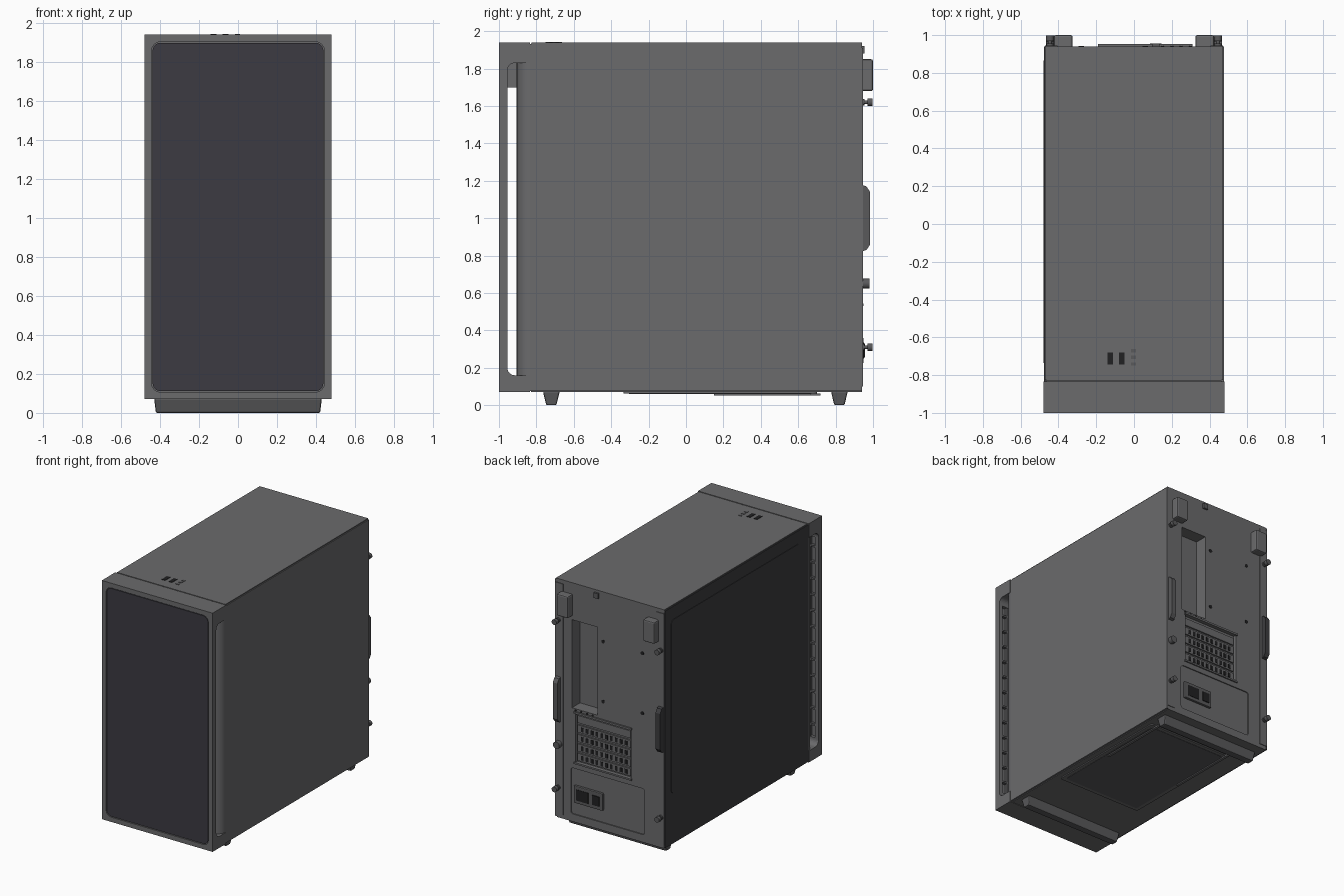
import bpy, bmesh, math
from mathutils import Vector, Matrix

if "Cube" in bpy.data.objects:
    bpy.data.objects.remove(bpy.data.objects["Cube"])


def material(name, r, g, b):
    m = bpy.data.materials.new(name)
    m.diffuse_color = (r, g, b, 1)
    m.use_nodes = True
    m.node_tree.nodes["Principled BSDF"].inputs["Base Color"].default_value = m.diffuse_color
    return m


GREY = material("case grey", 0.145, 0.145, 0.15)
DARK_GREY = material("dark grey trim", 0.10, 0.10, 0.104)
FRONT = material("front panel charcoal", 0.045, 0.043, 0.054)
GLASS = material("side glass black", 0.046, 0.046, 0.05)
BLACK = material("black openings", 0.015, 0.015, 0.016)


def finish(name, bm, mat, bevel=0, smooth=False):
    bmesh.ops.recalc_face_normals(bm, faces=bm.faces)
    me = bpy.data.meshes.new(name)
    bm.to_mesh(me)
    bm.free()
    me.materials.append(mat)
    ob = bpy.data.objects.new(name, me)
    bpy.context.collection.objects.link(ob)
    if bevel:
        md = ob.modifiers.new("bevel", 'BEVEL')
        md.width, md.segments = bevel, 2
    if smooth:
        bpy.ops.object.select_all(action='DESELECT')
        ob.select_set(True)
        bpy.context.view_layer.objects.active = ob
        bpy.ops.object.shade_smooth_by_angle(angle=math.radians(35))
    return ob


def boxes(name, spans, mat, bevel=0):
    """One object from (x0, x1, y0, y1, z0, z1) boxes."""
    bm = bmesh.new()
    for x0, x1, y0, y1, z0, z1 in spans:
        mx = Matrix.Translation(((x0 + x1) / 2, (y0 + y1) / 2, (z0 + z1) / 2))
        bmesh.ops.create_cube(bm, size=1, matrix=mx @ Matrix.Diagonal((x1 - x0, y1 - y0, z1 - z0, 1)))
    return finish(name, bm, mat, bevel)


def prism(name, pts, axis, a, b, mat, smooth=False):
    """Extrude a 2D outline along an axis from a to b."""
    place = {'x': lambda p, t: (t, p[0], p[1]),
             'y': lambda p, t: (p[0], t, p[1]),
             'z': lambda p, t: (p[0], p[1], t)}[axis]
    bm = bmesh.new()
    face = bm.faces.new([bm.verts.new(place(p, a)) for p in pts])
    ext = bmesh.ops.extrude_face_region(bm, geom=[face])
    shift = Vector(place((0, 0), b - a))
    for v in ext['geom']:
        if isinstance(v, bmesh.types.BMVert):
            v.co += shift
    return finish(name, bm, mat, smooth=smooth)


def arc(cx, cy, r, start, end, n=6):
    return [(cx + r * math.cos(math.radians(start + (end - start) * i / n)),
             cy + r * math.sin(math.radians(start + (end - start) * i / n))) for i in range(n + 1)]


def rounded(u0, u1, v0, v1, r):
    return (arc(u1 - r, v1 - r, r, 0, 90) + arc(u0 + r, v1 - r, r, 90, 180)
            + arc(u0 + r, v0 + r, r, 180, 270) + arc(u1 - r, v0 + r, r, 270, 360))


def cut(ob, cutters):
    for c in cutters:
        md = ob.modifiers.new("cut", 'BOOLEAN')
        md.operation, md.object = 'DIFFERENCE', c
        bpy.context.view_layer.objects.active = ob
        bpy.ops.object.modifier_apply(modifier=md.name)
        bpy.data.objects.remove(c, do_unlink=True)


def cylinders(name, items, mat):
    """One object from (x, z, y0, y1, radius) cylinders lying along y."""
    bm = bmesh.new()
    for x, z, y0, y1, r in items:
        mx = Matrix.Translation((x, (y0 + y1) / 2, z)) @ Matrix.Rotation(math.pi / 2, 4, 'X')
        bmesh.ops.create_cone(bm, cap_ends=True, segments=16, radius1=r, radius2=r, depth=y1 - y0, matrix=mx)
    return finish(name, bm, mat, smooth=True)


# Chassis with recesses in the back wall
chassis = boxes("chassis", [(-0.462, 0.462, -0.83, 0.94, 0.07, 1.935)], GREY)
cut(chassis, [
    boxes("port_opening_cutter", [(0.11, 0.33, 0.84, 1.0, 0.96, 1.65)], GREY),
    boxes("slot_cutter", [(-0.18, 0.30, 0.915, 1.0, 0.54, 0.93)], GREY),
    prism("supply_cutter", rounded(-0.30, 0.34, 0.13, 0.49, 0.02), 'y', 0.932, 1.0, GREY),
])

# Outer skins
boxes("top_panel", [(-0.47, 0.47, -0.827, 0.94, 1.92, 1.94)], GREY)
boxes("right_side_panel", [(0.462, 0.477, -0.833, 0.94, 0.075, 1.932)], GREY)
boxes("left_side_panel", [(-0.477, -0.462, -0.833, 0.94, 0.075, 1.932)], GLASS)
prism("left_window", rounded(-0.735, 0.865, 0.47, 1.83, 0.03), 'x', -0.48, -0.477, GLASS)

# Rounded nose of the body behind the air gap
nose = [(0.477, -0.83)] + arc(0.402, -0.83, 0.075, 0, -90, 8)
nose += [(-x, y) for x, y in reversed(nose)]
prism("body_nose", nose, 'z', 0.10, 1.90, GREY, smooth=True)

# Front bezel, C shaped from the side
inner = ([(-0.835, 1.94), (-0.835, 1.83)] + arc(-0.915, 1.79, 0.04, 90, 180)
         + arc(-0.915, 0.20, 0.04, 180, 270) + [(-0.835, 0.16), (-0.835, 0.07)])
bezel = prism("front_bezel", [(-1.0, 0.07), (-1.0, 1.94)] + inner, 'x', -0.48, 0.48, GREY)
cut(bezel, [
    prism("front_recess_cutter", rounded(-0.443, 0.443, 0.107, 1.903, 0.045), 'y', -1.1, -0.988, GREY),
    boxes("rear_recess_cutter", [(-0.45, 0.45, -0.98, -0.93, 0.21, 1.78)], GREY),
])
prism("front_panel", rounded(-0.438, 0.438, 0.112, 1.898, 0.04), 'y', -0.998, -0.987, FRONT)
boxes("bezel_ribs",
      [(-0.452, 0.452, -0.983, -0.957, z, z + 0.014) for z in [0.30 + 0.127 * i for i in range(12)]]
      + [(x - 0.007, x + 0.007, -0.983, -0.957, 0.20, 1.79) for x in (-0.40, -0.2, 0, 0.2, 0.40)], DARK_GREY)
boxes("control_housing", [(-0.20, 0.20, -0.958, -0.90, 1.70, 1.84)], GREY)

# Ports on the top
boxes("top_ports", [(x, x + 0.03, -0.745, -0.68, 1.935, 1.943) for x in (-0.14, -0.08)], BLACK)
boxes("top_buttons", [(-0.015, 0.01, y, y + 0.018, 1.935, 1.943) for y in (-0.75, -0.715, -0.68)], DARK_GREY)

# Tapered feet bars
for name, y in (("front_foot", -0.72), ("rear_foot", 0.82)):
    bm = bmesh.new()
    bmesh.ops.create_cube(bm, size=1, matrix=Matrix.Translation((0, y, 0.037)) @ Matrix.Diagonal((0.86, 0.09, 0.074, 1)))
    for v in bm.verts:
        if v.co.z < 0.03:
            v.co.x *= 0.98
            v.co.y = y + (v.co.y - y) * 0.6
    finish(name, bm, DARK_GREY, bevel=0.008)

# Dust filter under the body
prism("dust_filter", rounded(-0.31, 0.42, -0.335, 0.70, 0.02), 'z', 0.062, 0.07, GREY)
prism("dust_filter_mesh", rounded(-0.28, 0.39, -0.305, 0.67, 0.015), 'z', 0.06, 0.063, DARK_GREY)
boxes("filter_rails", [(x, x + 0.02, 0.15, 0.72, 0.052, 0.064) for x in (-0.30, 0.36)], GREY)

# Expansion slot covers and their vents
pitch = 0.074
boxes("slot_covers", [(-0.17, 0.29, 0.91, 0.927, 0.552 + pitch * i, 0.61 + pitch * i) for i in range(5)], GREY)
boxes("slot_vents", [(x, x + 0.022, 0.92, 0.93, z, z + 0.034)
                     for z in [0.563 + pitch * i for i in range(4)]
                     for x in [-0.14 + 0.042 * j for j in range(10)]], BLACK)
boxes("slot_ledge", [(-0.19, 0.31, 0.935, 0.952, 0.925, 0.94), (-0.19, 0.31, 0.935, 0.95, 0.53, 0.543)], GREY)

# Power socket and switch
boxes("socket_plate", [(0.06, 0.31, 0.925, 0.95, 0.225, 0.36)], DARK_GREY, bevel=0.006)
boxes("socket_opening", [(0.18, 0.285, 0.945, 0.953, 0.25, 0.335)], BLACK)
boxes("power_switch", [(0.085, 0.145, 0.945, 0.956, 0.255, 0.33)], BLACK)

# Screw holes in the back wall
cylinders("fan_screw_holes", [(x, z, 0.935, 0.943, 0.014) for x in (0.06, -0.28) for z in (1.08, 1.55)], BLACK)
cylinders("port_screw_holes", [(0.30 - 0.05 * i, 0.947, 0.935, 0.943, 0.008) for i in range(4)], BLACK)

# Corner brackets, flanges, grips and thumbscrews on both back edges
for side, s in (("right", 1), ("left", -1)):
    def span(a, b):
        return (min(s * a, s * b), max(s * a, s * b))
    boxes(side + "_bracket", [(*span(0.325, 0.425), 0.93, 1.0, 1.68, 1.85)], GREY, bevel=0.01)
    boxes(side + "_flange", [(*span(0.405, 0.472), 0.935, 0.945, 0.10, 1.91)], GREY)
    grip = [(0.935, 0.82), (0.965, 0.83), (0.985, 0.86), (0.985, 1.14), (0.965, 1.17), (0.935, 1.18)]
    prism(side + "_grip", grip, 'x', *span(0.425, 0.465), DARK_GREY if s > 0 else GLASS)
    cylinders(side + "_thumbscrews",
              [c for z in (0.31, 1.62) for c in ((s * 0.445, z, 0.94, 0.955, 0.018),
                                                 (s * 0.445, z, 0.94, 0.975, 0.010),
                                                 (s * 0.445, z, 0.97, 0.998, 0.021))], DARK_GREY)
cylinders("lock_knob", [(0.44, 0.65, 0.94, 0.98, 0.027)], DARK_GREY)
boxes("top_latch", [(0.095, 0.135, 0.935, 0.955, 1.88, 1.92)], DARK_GREY)
